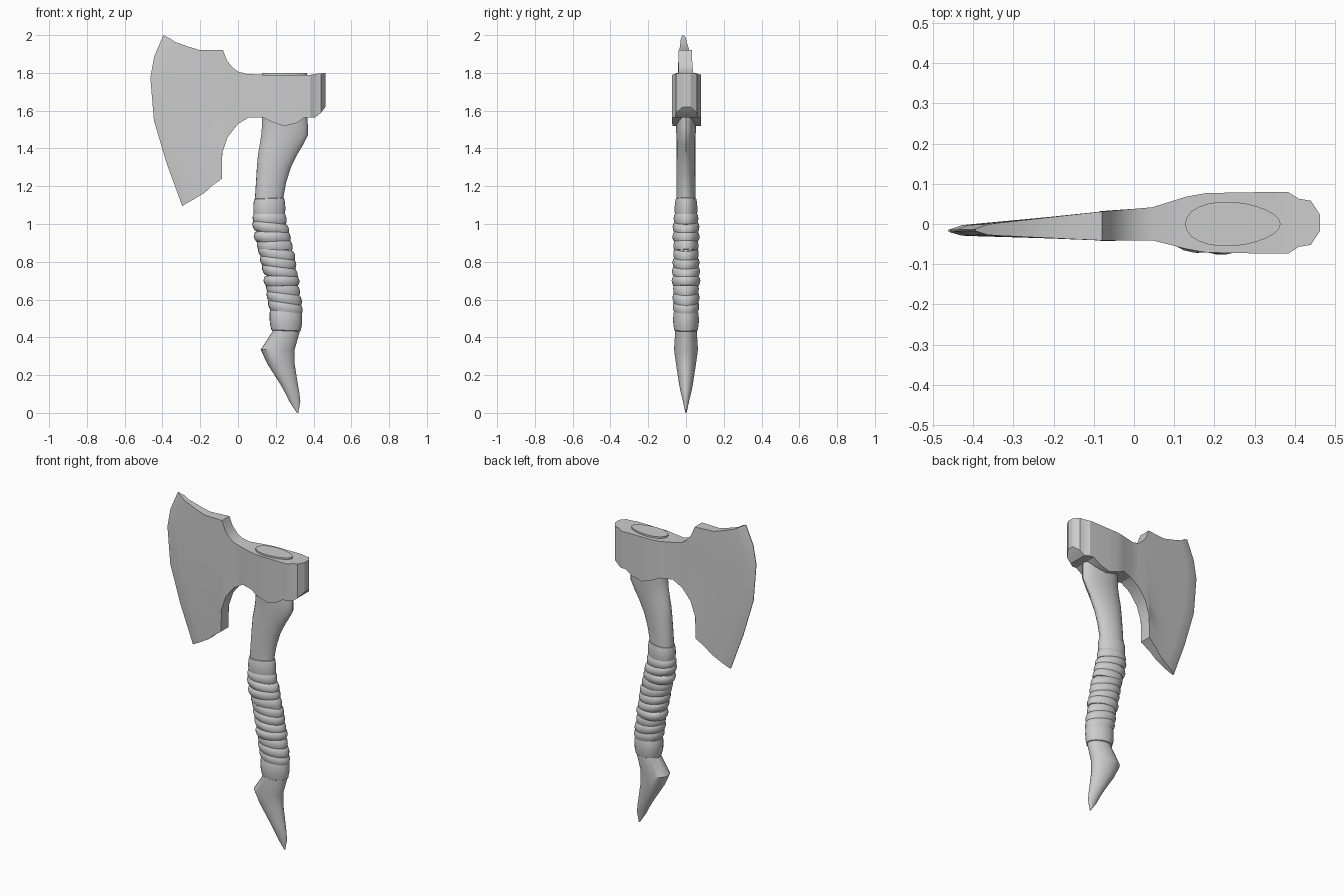
import bpy, bmesh, math, random

if "Cube" in bpy.data.objects:
    bpy.data.objects.remove(bpy.data.objects["Cube"])

random.seed(4)
SIDES = 24


def lerp(a, b, t):
    return a + (b - a) * t


def table(rows, key):
    """Linear interpolation of rows sorted by their first value."""
    if key <= rows[0][0]:
        return rows[0][1:]
    for a, b in zip(rows, rows[1:]):
        if key <= b[0]:
            t = (key - a[0]) / (b[0] - a[0])
            return tuple(lerp(p, q, t) for p, q in zip(a[1:], b[1:]))
    return rows[-1][1:]


def loft(name, rings, cap=True, angle=30):
    bm = bmesh.new()
    loops = [[bm.verts.new(p) for p in r] for r in rings]
    n = len(loops[0])
    for a, b in zip(loops, loops[1:]):
        for i in range(n):
            j = (i + 1) % n
            bm.faces.new((a[i], a[j], b[j], b[i]))
    if cap:
        bm.faces.new(loops[0])
        bm.faces.new(loops[-1])
    bmesh.ops.recalc_face_normals(bm, faces=bm.faces)
    me = bpy.data.meshes.new(name)
    bm.to_mesh(me)
    bm.free()
    ob = bpy.data.objects.new(name, me)
    bpy.context.collection.objects.link(ob)
    bpy.ops.object.select_all(action='DESELECT')
    bpy.context.view_layer.objects.active = ob
    ob.select_set(True)
    bpy.ops.object.shade_smooth_by_angle(angle=math.radians(angle))
    return ob


# Axe head: vertical columns (top x, top z, bottom x, bottom z, bulge of cutting edge)
COLUMNS = [
    (-.395, 2.0, -.295, 1.095, 1), (-.365, 1.985, -.268, 1.112, .93),
    (-.335, 1.965, -.235, 1.13, .8), (-.257, 1.937, -.177, 1.165, .5),
    (-.2, 1.92, -.14, 1.2, .3), (-.08, 1.92, -.085, 1.24, 0),
    (-.058, 1.865, -.085, 1.37, 0), (-.03, 1.83, -.055, 1.46, 0),
    (0, 1.807, 0, 1.53, 0), (.045, 1.795, .06, 1.565, 0),
    (.13, 1.79, .13, 1.565, 0), (.18, 1.79, .18, 1.54, 0),
    (.245, 1.79, .245, 1.518, 0), (.31, 1.79, .31, 1.535, 0),
    (.355, 1.79, .355, 1.565, 0), (.385, 1.79, .385, 1.565, 0),
    (.41, 1.795, .41, 1.565, 0), (.44, 1.797, .44, 1.59, 0),
    (.463, 1.8, .463, 1.62, 0)]
# Half thickness along the top edge of the head
THICK = [(-.395, .002), (-.365, .013), (-.335, .016), (-.08, .036), (.045, .041),
         (.13, .065), (.18, .074), (.355, .077), (.385, .076), (.41, .06),
         (.44, .055), (.463, .02)]
BULGE = [(0, 0), (.12, -.06), (.25, -.094), (.5, -.1), (.75, -.058), (1, 0)]
rings = []
for tx, tz, bx, bz, bulge in COLUMNS:
    half = table(THICK, tx)[0]
    front, back = [], []
    for i in range(9):
        t = i / 8
        x = lerp(tx, bx, t) + bulge * table(BULGE, t)[0]
        z = lerp(tz, bz, t)
        yc = table([(-.46, -.017), (-.08, -.005), (.1, .003)], x)[0]
        front.append((x, yc - half, z))
        back.append((x, yc + half, z))
    rings.append(front + back[::-1])
loft("axe_head", rings, angle=25)

# Handle sections: z, left x, right x, half depth
HANDLE = [
    (0, .312, .319, .003), (.06, .272, .33, .016), (.105, .25, .325, .027),
    (.15, .225, .317, .036), (.26, .155, .3, .053), (.335, .12, .3, .063),
    (.43, .182, .327, .057), (.55, .175, .33, .057), (.66, .16, .315, .057),
    (.75, .148, .295, .056), (.85, .12, .29, .055), (.94, .1, .258, .053),
    (1.03, .09, .243, .052), (1.14, .09, .24, .05), (1.22, .095, .255, .05),
    (1.3, .1, .28, .05), (1.37, .106, .315, .05), (1.42, .115, .345, .05),
    (1.47, .123, .37, .051), (1.52, .127, .37, .053), (1.58, .127, .365, .055),
    (1.8, .127, .365, .055)]


def section(z, grow=0, tilt=0):
    pts = []
    for i in range(SIDES):
        a = 2 * math.pi * i / SIDES
        c, s = math.cos(a), math.sin(a)
        pz = z + tilt * c
        left, right, hy = table(HANDLE, pz)
        pts.append(((left + right) / 2 + ((right - left) / 2 + grow) * c,
                    (hy + grow) * s * (1 - .15 * c), pz))
    return pts


loft("handle", [section(r[0]) for r in HANDLE])


# Leather wrap: overlapping tilted bands around the grip
def band(name, z0, z1, swell, tilt):
    shape = [(0, -.006), (.06, .45), (.3, .9), (.55, 1), (.8, .8), (.95, .4), (1, -.006)]
    loft(name, [section(lerp(z0, z1, t), k * swell if k > 0 else k, tilt)
                for t, k in shape], cap=False, angle=40)


band("wrap_top", 1.03, 1.14, .009, .003)
band("wrap_bottom", .43, .55, .011, -.003)
z = .535
n = 11
step = (1.05 - z) / n
for i in range(n):
    band(f"wrap_{i + 1}", z - .006, z + step + .008,
         random.uniform(.01, .02), random.uniform(-.016, .008))
    z += step
